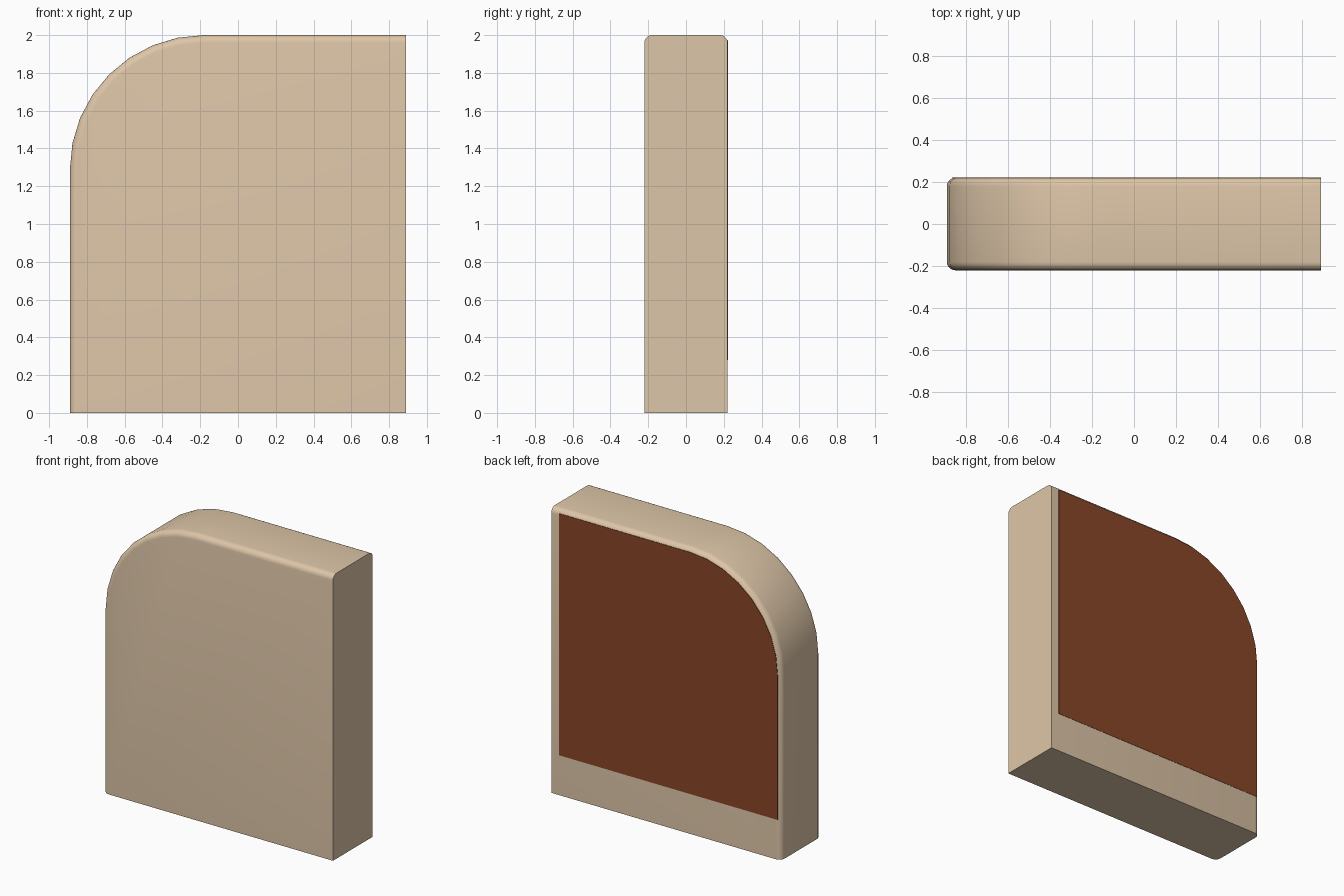
import bpy, bmesh, math

if "Cube" in bpy.data.objects:
    bpy.data.objects.remove(bpy.data.objects["Cube"])

W, H, D = 0.89, 2.0, 0.22      # half width, height, half depth
R, B = 0.71, 0.04              # big corner radius, edge rounding


def material(name, color):
    m = bpy.data.materials.new(name)
    m.diffuse_color = (*color, 1)
    m.use_nodes = True
    m.node_tree.nodes["Principled BSDF"].inputs["Base Color"].default_value = m.diffuse_color
    return m


def outline(left, right, bottom, top, radius, steps=8):
    """Rectangle in x/z with one rounded upper left corner."""
    pts = [(right, bottom), (left, bottom)]
    cx, cz = left + radius, top - radius
    for i in range(steps + 1):
        a = math.pi / 2 * i / steps
        pts.append((cx - radius * math.cos(a), cz + radius * math.sin(a)))
    return pts + [(right, top)]


def loft(name, rings, mat):
    """Join (y, outline) rings into a closed solid."""
    bm = bmesh.new()
    loops = [[bm.verts.new((x, y, z)) for x, z in pts] for y, pts in rings]
    n = len(loops[0])
    for a, b in zip(loops, loops[1:]):
        for i in range(n):
            j = (i + 1) % n
            bm.faces.new((a[i], a[j], b[j], b[i]))
    bm.faces.new(loops[0])
    bm.faces.new(loops[-1])
    bmesh.ops.recalc_face_normals(bm, faces=bm.faces)
    me = bpy.data.meshes.new(name)
    bm.to_mesh(me)
    bm.free()
    ob = bpy.data.objects.new(name, me)
    bpy.context.collection.objects.link(ob)
    me.materials.append(mat)
    bpy.ops.object.select_all(action='DESELECT')
    ob.select_set(True)
    bpy.context.view_layer.objects.active = ob
    bpy.ops.object.shade_smooth_by_angle(angle=math.radians(35))
    return ob


tan = material("tan", (0.73, 0.565, 0.392))
brown = material("dark_brown", (0.25, 0.062, 0.021))

# Body: edges rounded along the left side, corner and top only
steps = 5
half = []
for k in range(steps + 1):
    a = math.pi / 2 * k / steps
    inset = B * (1 - math.sin(a))
    y = D - B + B * math.cos(a)
    half.append((y, outline(-W + inset, W, 0, H - inset, R - inset)))
rings = [(-y, p) for y, p in half] + half[::-1]
loft("body", rings, tan)

# Thin back panel, following the rounded corner
panel = outline(-W + 0.025, 0.828, 0.28, H - 0.027, R - 0.025)
loft("back_panel", [(D - 0.001, panel), (D + 0.002, panel)], brown)
